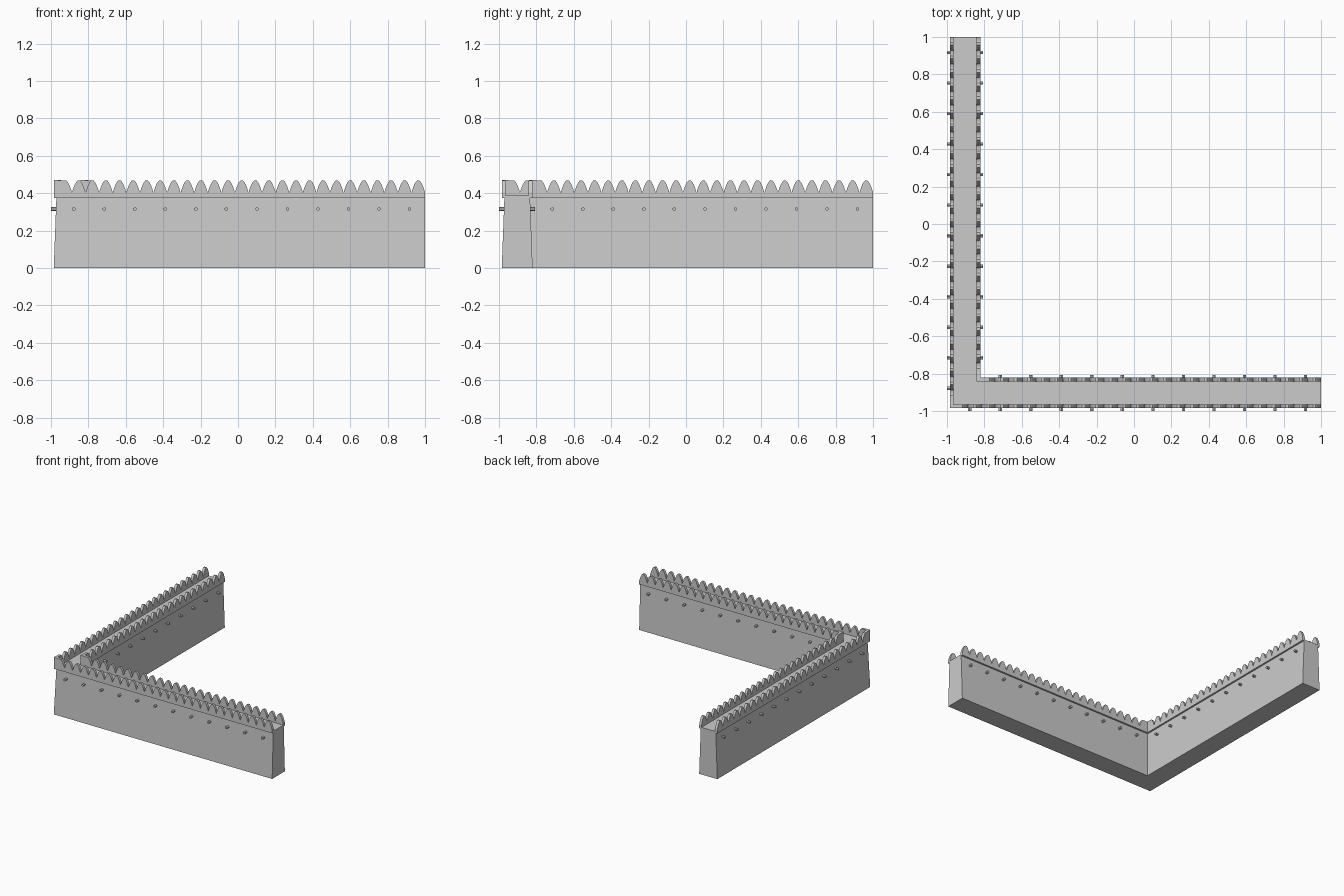
import bpy
import bmesh
import math
from mathutils import Matrix

cube = bpy.data.objects.get("Cube")
if cube:
    bpy.data.objects.remove(cube, do_unlink=True)

stone = bpy.data.materials.new("grey_stone")
stone.use_nodes = True
GREY = (0.6, 0.6, 0.6, 1)
stone.diffuse_color = GREY
stone.node_tree.nodes["Principled BSDF"].inputs["Base Color"].default_value = GREY

END = 1.0                      # both arms stop here
OUTER, INNER = -0.985, -0.82   # wall faces at the ground
THICK = 0.021                  # parapet thickness
LEDGE, WALK, VALLEY, PEAK = 0.375, 0.387, 0.403, 0.47
PITCH = 0.0726                 # battlement spacing


def finish(bm, name):
    bmesh.ops.recalc_face_normals(bm, faces=bm.faces)
    mesh = bpy.data.meshes.new(name)
    bm.to_mesh(mesh)
    bm.free()
    mesh.materials.append(stone)
    obj = bpy.data.objects.new(name, mesh)
    bpy.context.collection.objects.link(obj)
    return obj


def place(arm, along, across, z):
    """Map arm coordinates to the world: the side arm swaps x and y."""
    return (along, across, z) if arm == "front" else (across, along, z)


# L-shaped wall body: tapered cross-section swept round the mitred corner
def build_wall():
    bm = bmesh.new()
    lean = 0.014
    profile = [(OUTER, 0), (OUTER + lean, LEDGE), (OUTER + lean, WALK),
               (INNER - lean, WALK), (INNER - lean, LEDGE), (INNER, 0)]
    rings = [[bm.verts.new(p) for p in ring] for ring in (
        [(END, c, z) for c, z in profile],
        [(c, c, z) for c, z in profile],
        [(c, END, z) for c, z in profile])]
    n = len(profile)
    for a, b in zip(rings, rings[1:]):
        for i in range(n):
            j = (i + 1) % n
            bm.faces.new((a[i], a[j], b[j], b[i]))
    bm.faces.new(rings[0])
    bm.faces.new(rings[-1])
    finish(bm, "wall_body")


# Pointed, rounded battlements: outline extruded, mitred at the corner
def build_parapet(arm, name, near, far, teeth):
    steps = [-1, -0.8, -0.6, -0.4, -0.2, 0.2, 0.4, 0.6, 0.8]
    first = END - teeth * PITCH

    def height(u):
        return VALLEY + (PEAK - VALLEY) * (1 - abs(u) ** 1.9)

    top = [(None, PEAK)]       # None marks the mitred corner edge
    top += [(first + (u - 1) * PITCH / 2, height(u)) for u in steps if u > 0]
    for k in range(teeth):
        mid = first + (k + 0.5) * PITCH
        top += [(mid + u * PITCH / 2, height(u)) for u in steps]
    top.append((END, VALLEY))
    outline = top + [(END, LEDGE), (None, LEDGE)]

    bm = bmesh.new()
    sides = []
    for c in (near, far):
        sides.append([bm.verts.new(place(arm, c if s is None else s, c, z))
                      for s, z in outline])
        bm.faces.new(sides[-1])
    a, b = sides
    for i in range(len(outline)):
        j = (i + 1) % len(outline)
        bm.faces.new((a[i], a[j], b[j], b[i]))
    finish(bm, name)


# Row of small six-sided pegs standing out of one wall face
def build_pegs(arm, name, start, stop, count):
    bm = bmesh.new()
    axis = "X" if arm == "front" else "Y"
    for k in range(count):
        spot = place(arm, 0.917 - k * 0.1632, (start + stop) / 2, 0.315)
        turn = Matrix.Rotation(math.pi / 2, 4, axis)
        if arm == "side":      # keep a flat side on top
            turn = turn @ Matrix.Rotation(math.pi / 6, 4, "Z")
        bmesh.ops.create_cone(
            bm, cap_ends=True, segments=6, radius1=0.01, radius2=0.01,
            depth=abs(stop - start), matrix=Matrix.Translation(spot) @ turn)
    finish(bm, name)


build_wall()
for arm in ("front", "side"):
    build_parapet(arm, arm + "_outer_parapet", OUTER, OUTER + THICK, 26)
    build_parapet(arm, arm + "_inner_parapet", INNER, INNER - THICK, 24)
    build_pegs(arm, arm + "_outer_pegs", -1.0, -0.96, 12)
    build_pegs(arm, arm + "_inner_pegs", -0.845, -0.807, 11)
